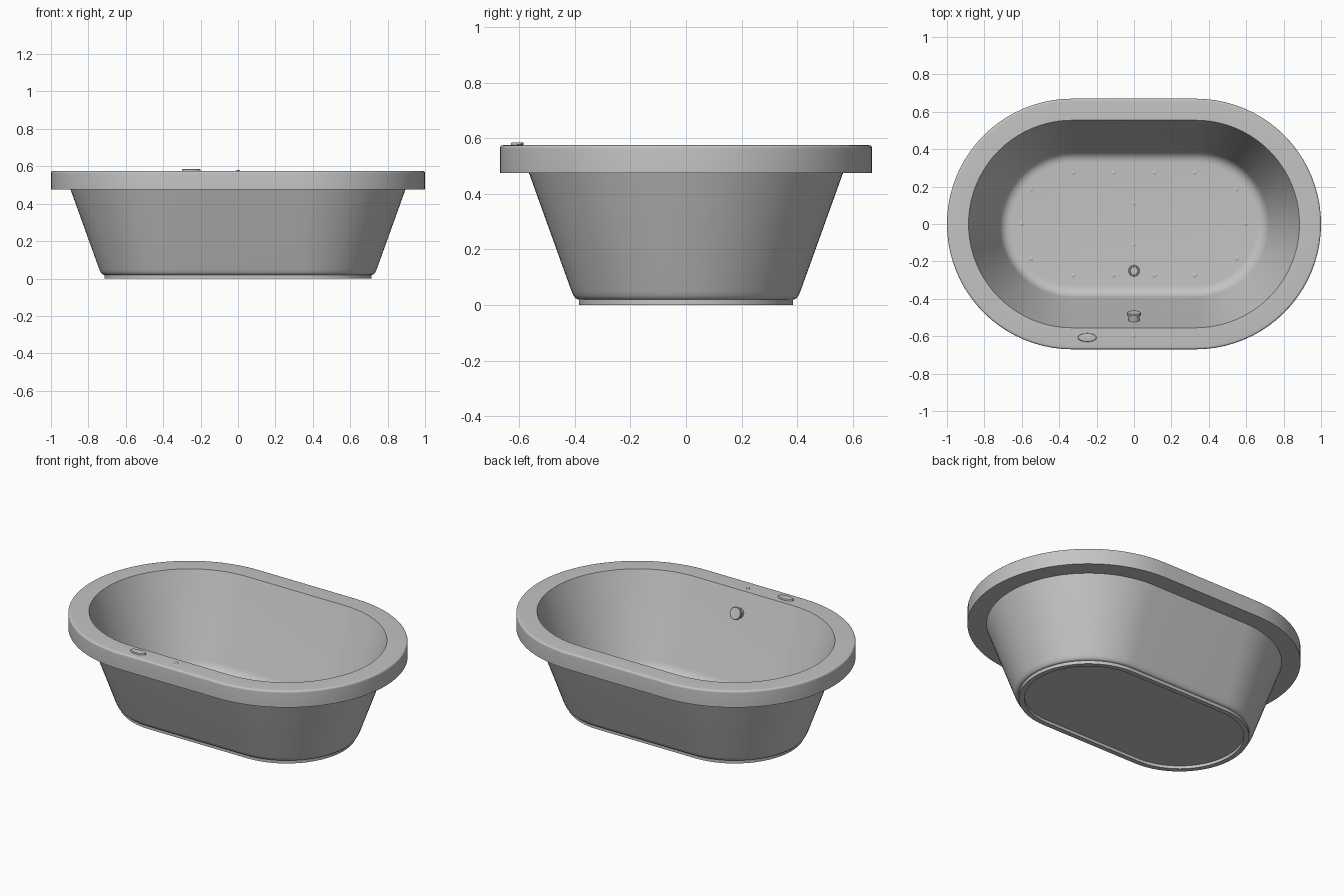
import bpy, bmesh, math
from mathutils import Vector

if "Cube" in bpy.data.objects:
    bpy.data.objects.remove(bpy.data.objects["Cube"])

HALF_STRAIGHT = 0.33      # half length of the straight sides
FLOOR_Z, RIM_Z = 0.045, 0.575

mat = bpy.data.materials.new("tub_grey")
mat.diffuse_color = (0.55, 0.55, 0.55, 1)
mat.use_nodes = True
mat.node_tree.nodes["Principled BSDF"].inputs["Base Color"].default_value = mat.diffuse_color


def stadium(r, z, half, n):
    """Ring of points: two half circles of radius r, moved apart by half."""
    pts = []
    for side in (1, -1):
        for i in range(n + 1):
            a = -math.pi / 2 + math.pi * i / n
            pts.append((side * (half + r * math.cos(a)), side * r * math.sin(a), z))
    return pts


def loft(name, profile, half=0.0, n=32, loc=(0, 0, 0), angle=30):
    """Sweep an (r, z) profile round a stadium (a circle when half is 0)."""
    bm = bmesh.new()
    rings = [[bm.verts.new(p) for p in stadium(r, z, half, n)] for r, z in profile]
    for a, b in zip(rings, rings[1:]):
        for i in range(len(a)):
            j = (i + 1) % len(a)
            bm.faces.new((a[i], a[j], b[j], b[i]))
    bm.faces.new(rings[0])
    bm.faces.new(rings[-1])
    bmesh.ops.remove_doubles(bm, verts=bm.verts, dist=1e-6)
    bmesh.ops.recalc_face_normals(bm, faces=bm.faces)
    me = bpy.data.meshes.new(name)
    bm.to_mesh(me)
    bm.free()
    me.materials.append(mat)
    ob = bpy.data.objects.new(name, me)
    ob.location = loc
    bpy.context.collection.objects.link(ob)
    bpy.ops.object.select_all(action='DESELECT')
    ob.select_set(True)
    bpy.context.view_layer.objects.active = ob
    bpy.ops.object.shade_smooth_by_angle(angle=math.radians(angle))
    return ob


def fillet(p, corner, q, steps=8):
    """Rounded corner from p to q as a quadratic curve."""
    p, c, q = Vector(p), Vector(corner), Vector(q)
    return [tuple(p * (1 - t) ** 2 + c * 2 * t * (1 - t) + q * t * t)
            for t in (i / steps for i in range(steps + 1))]


def inner_r(z):
    return 0.555 - 0.34 * (RIM_Z - z)


def outer_r(z):
    return 0.565 - 0.36 * (0.475 - z)


# Tub shell: floor, inner wall, rim, outer wall, plinth and recessed underside
profile = (
    fillet((0.325, FLOOR_Z), (inner_r(FLOOR_Z), FLOOR_Z), (inner_r(0.095), 0.095))
    + [(0.555, RIM_Z)]
    + fillet((0.657, RIM_Z), (0.67, RIM_Z), (0.67, RIM_Z - 0.013), 5)
    + [(0.67, 0.475), (outer_r(0.475), 0.475)]
    + fillet((outer_r(0.05), 0.05), (outer_r(0.02), 0.02), (0.387, 0.02), 6)
    + [(0.385, 0.02), (0.385, 0.0), (0.355, 0.0), (0.355, 0.018)]
)
loft("tub_shell", profile, HALF_STRAIGHT, 40)

# Air jets on the floor and the small nub on the rim
jet_profile = [(0.011, -0.003), (0.011, 0.002), (0.008, 0.004), (0.003, 0.0045)]
spots = [(0, 0.11), (0, -0.11), (0.6, 0), (-0.6, 0)]
for sx in (1, -1):
    for sy in (1, -1):
        spots += [(sx * x, sy * y) for x, y in ((0.11, 0.275), (0.325, 0.275), (0.55, 0.185))]
for i, (x, y) in enumerate(spots):
    loft(f"air_jet_{i + 1}", jet_profile, n=8, loc=(x, y, FLOOR_Z))
loft("rim_nub", jet_profile, n=8, loc=(0, -0.597, RIM_Z))

# Drain: dished flange with raised hub and spokes
drain_y = -0.25
loft("drain_flange", [(0.03, -0.003), (0.03, 0.002), (0.027, 0.005), (0.022, 0.005),
                      (0.02, 0.001)], n=16, loc=(0, drain_y, FLOOR_Z))
loft("drain_hub", [(0.008, 0.0), (0.008, 0.005)], n=10, loc=(0, drain_y, FLOOR_Z))
for k in range(3):
    spoke = loft(f"drain_spoke_{k + 1}", [(0.0018, 0.0), (0.0018, 0.004)], 0.02, 4,
                 (0, drain_y, FLOOR_Z))
    spoke.rotation_euler.z = k * math.pi / 3

# Overflow knob: stem and wider cap, square to the sloping front wall
knob_z = 0.455
knob = loft("overflow_knob", [(0.03, -0.012), (0.03, 0.028), (0.037, 0.03), (0.037, 0.04),
                              (0.034, 0.043)], n=16, loc=(0, -inner_r(knob_z), knob_z))
knob.rotation_euler.x = -(math.pi / 2 - math.atan(0.34))

# Oval control button on the rim
button = loft("control_button", [(0.05, -0.004), (0.05, 0.005), (0.047, 0.009), (0.042, 0.01)],
              n=24, loc=(-0.25, -0.607, RIM_Z))
button.scale.y = 0.46
